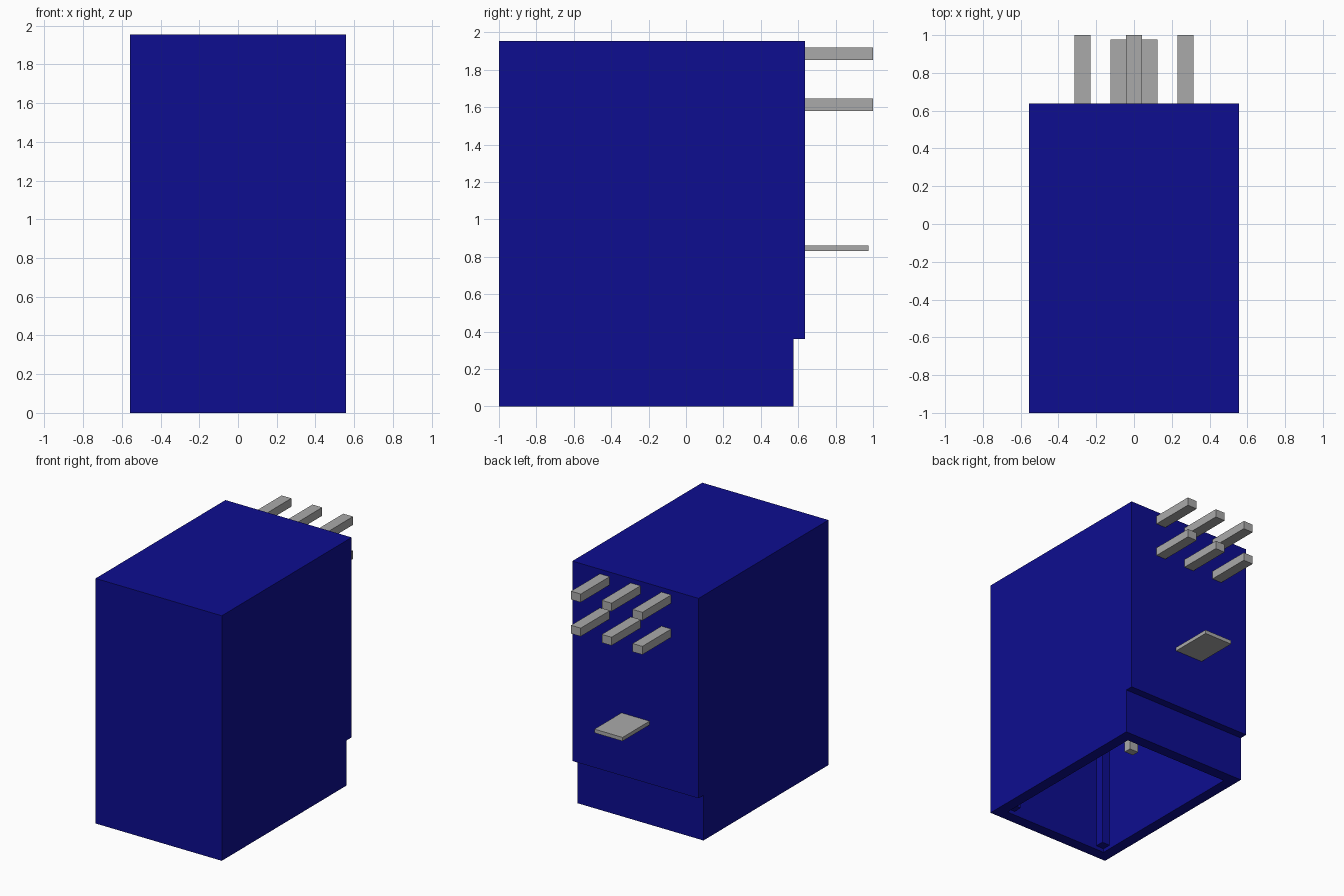
import bpy, bmesh

cube = bpy.data.objects.get("Cube")
if cube:
    bpy.data.objects.remove(cube, do_unlink=True)


def make_material(name, rgb):
    mat = bpy.data.materials.new(name)
    mat.use_nodes = True
    colour = (*rgb, 1.0)
    mat.diffuse_color = colour
    mat.node_tree.nodes["Principled BSDF"].inputs["Base Color"].default_value = colour
    return mat


BLUE = make_material("deep blue plastic", (0.004, 0.004, 0.28))
GREY = make_material("grey metal", (0.40, 0.40, 0.40))


def add_object(name, bm, mat):
    bmesh.ops.recalc_face_normals(bm, faces=bm.faces[:])
    mesh = bpy.data.meshes.new(name)
    bm.to_mesh(mesh)
    bm.free()
    mesh.materials.append(mat)
    obj = bpy.data.objects.new(name, mesh)
    bpy.context.collection.objects.link(obj)
    return obj


def add_box(name, x, y, z, mat):
    """Box given by its (min, max) range on each axis."""
    bm = bmesh.new()
    bmesh.ops.create_cube(bm, size=1)
    for v in bm.verts:
        v.co = [r[0] if c < 0 else r[1] for c, r in zip(v.co, (x, y, z))]
    return add_object(name, bm, mat)


WALL, HALF_W, TOP = 0.09, 0.557, 1.955

# Housing: stepped side profile extruded across x
bm = bmesh.new()
profile = [(-1, 0), (0.575, 0), (0.575, 0.36), (0.637, 0.36), (0.637, TOP), (-1, TOP)]
side = bm.faces.new([bm.verts.new((-HALF_W, y, z)) for y, z in profile])
extruded = bmesh.ops.extrude_face_region(bm, geom=[side])["geom"]
bmesh.ops.translate(bm, vec=(2 * HALF_W, 0, 0),
                    verts=[g for g in extruded if isinstance(g, bmesh.types.BMVert)])
bmesh.ops.recalc_face_normals(bm, faces=bm.faces[:])

# Hollow it out through the open underside
bottom = next(f for f in bm.faces if all(abs(v.co.z) < 1e-5 for v in f.verts))
bmesh.ops.inset_region(bm, faces=[bottom], thickness=WALL, use_even_offset=True)
cavity = bmesh.ops.extrude_discrete_faces(bm, faces=[bottom])["faces"][0]
bmesh.ops.translate(bm, vec=(0, 0, TOP - WALL), verts=cavity.verts[:])
add_object("housing", bm, BLUE)

# Corner ribs inside the front wall
for s, label in ((1, "left"), (-1, "right")):
    xs = sorted((s * (HALF_W - WALL + 0.01), s * (HALF_W - WALL - 0.07)))
    add_box(f"{label}_corner_rib", xs, (-0.92, -0.84), (0.03, TOP - 0.08), BLUE)

# Two rows of three terminal pins on the back
for row, z in (("upper", (1.852, 1.918)), ("lower", (1.58, 1.646))):
    for label, x in (("right", -0.272), ("middle", 0.0), ("left", 0.272)):
        add_box(f"{row}_{label}_pin", (x - 0.043, x + 0.043), (0.60, 1.0), z, GREY)

# Wide flat terminal and the inner contact post
add_box("flat_terminal", (-0.124, 0.124), (0.60, 0.977), (0.83, 0.86), GREY)
add_box("inner_contact_post", (-0.04, 0.04), (-0.06, 0.0), (0.3, TOP - 0.08), GREY)
